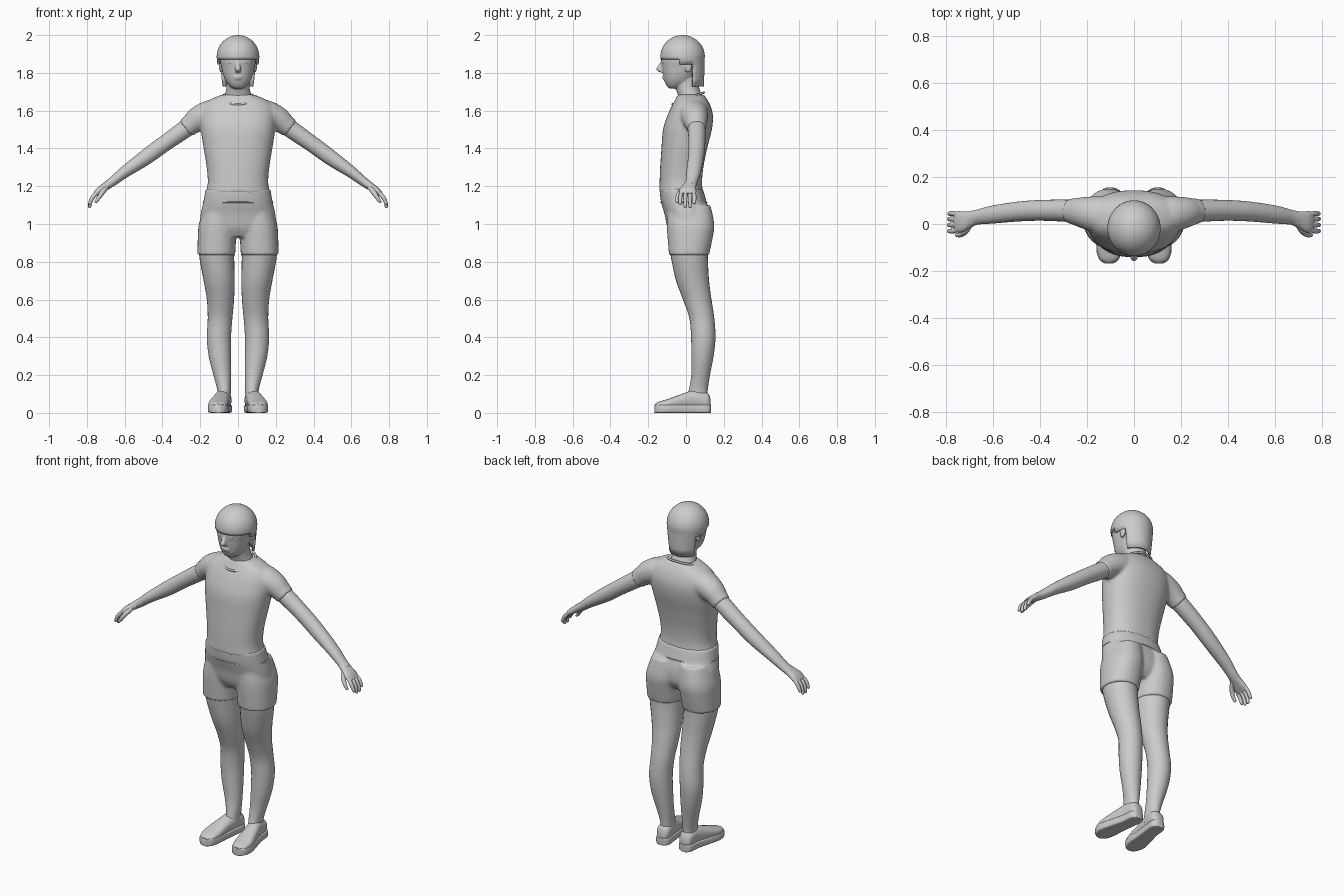
import bpy, bmesh, math
from mathutils import Vector

if "Cube" in bpy.data.objects:
    bpy.data.objects.remove(bpy.data.objects["Cube"])

grey = bpy.data.materials.new("plain grey")
grey.diffuse_color = (0.6, 0.6, 0.6, 1)
grey.use_nodes = True
grey.node_tree.nodes["Principled BSDF"].inputs["Base Color"].default_value = grey.diffuse_color
X, Y, Z = Vector((1, 0, 0)), Vector((0, 1, 0)), Vector((0, 0, 1))


def spline(rows, sub):
    """Catmull-Rom through rows of numbers."""
    out = []
    for i in range(len(rows) - 1):
        p = [rows[max(0, min(len(rows) - 1, i + k))] for k in (-1, 0, 1, 2)]
        for s in range(sub):
            t = s / sub
            out.append([0.5 * (2 * b + (c - a) * t + (2 * a - 5 * b + 4 * c - d) * t * t
                               + (3 * b - a - 3 * c + d) * t ** 3) for a, b, c, d in zip(*p)])
    return out + [list(rows[-1])]


def loft(bm, rows, axes=None, n=28, power=2.0, sub=4):
    """Skin superellipse rings (x, y, z, half_u, half_v); axes=None follows the path."""
    pts = spline(rows, sub)
    rings = []
    for i, (x, y, z, a, b) in enumerate(pts):
        if axes:
            u, v = axes
        else:
            t = Vector(pts[min(i + 1, len(pts) - 1)][:3]) - Vector(pts[max(i - 1, 0)][:3])
            u = Y.cross(t).normalized()
            v = t.cross(u).normalized()
        ring = []
        for k in range(n):
            c, s = math.cos(math.tau * k / n), math.sin(math.tau * k / n)
            e = 2 / power
            ring.append(bm.verts.new(Vector((x, y, z))
                        + u * (a * math.copysign(abs(c) ** e, c))
                        + v * (b * math.copysign(abs(s) ** e, s))))
        rings.append(ring)
    for r, q in zip(rings, rings[1:]):
        for k in range(n):
            bm.faces.new((r[k], r[(k + 1) % n], q[(k + 1) % n], q[k]))
    bm.faces.new(rings[0][::-1])
    bm.faces.new(rings[-1])


def column(rows):
    """(z, centre x, half width, front y, back y) to loft rows."""
    return [(x, (f + b) / 2, z, w, (b - f) / 2) for z, x, w, f, b in rows]


def ball(bm, loc, size):
    vs = bmesh.ops.create_uvsphere(bm, u_segments=16, v_segments=10, radius=1)["verts"]
    for v in vs:
        v.co = Vector([c * s + l for c, s, l in zip(v.co, size, loc)])


def finish(name, bm, mirror=False, voxel=0, smooth=0, angle=40):
    bmesh.ops.recalc_face_normals(bm, faces=bm.faces)
    me = bpy.data.meshes.new(name)
    bm.to_mesh(me)
    bm.free()
    ob = bpy.data.objects.new(name, me)
    bpy.context.collection.objects.link(ob)
    me.materials.append(grey)
    if mirror:
        m = ob.modifiers.new("mirror", "MIRROR")
        m.use_mirror_merge = False
    if voxel:
        r = ob.modifiers.new("blend", "REMESH")
        r.mode, r.voxel_size, r.use_smooth_shade = "VOXEL", voxel, True
        s = ob.modifiers.new("soften", "SMOOTH")
        s.factor, s.iterations = 0.5, smooth
    bpy.ops.object.select_all(action="DESELECT")
    ob.select_set(True)
    bpy.context.view_layer.objects.active = ob
    bpy.ops.object.shade_smooth_by_angle(angle=math.radians(angle))
    return ob


def tube(name, pts, r):
    """Thin closed seam through points."""
    cu = bpy.data.curves.new(name, "CURVE")
    cu.dimensions, cu.bevel_depth, cu.bevel_resolution = "3D", r, 2
    sp = cu.splines.new("POLY")
    sp.points.add(len(pts) - 1)
    for p, co in zip(sp.points, pts):
        p.co = (*co, 1)
    sp.use_cyclic_u = True
    ob = bpy.data.objects.new(name, cu)
    bpy.context.collection.objects.link(ob)
    cu.materials.append(grey)


# Shirt: torso and both sleeves blended together
bm = bmesh.new()
loft(bm, column([(1.165, 0, .17, -.142, .09), (1.22, 0, .16, -.14, .085), (1.3, 0, .166, -.137, .092),
                 (1.4, 0, .182, -.13, .112), (1.5, 0, .197, -.122, .137), (1.57, 0, .2, -.1, .143),
                 (1.62, 0, .19, -.078, .132), (1.655, 0, .155, -.058, .115),
                 (1.685, 0, .085, -.045, .095)]), (X, Y), n=40, power=2.3)
for s in (1, -1):
    loft(bm, [(s * .08, .035, 1.6, .06, .075), (s * .15, .04, 1.585, .07, .078),
              (s * .21, .048, 1.557, .066, .068), (s * .25, .053, 1.526, .056, .057),
              (s * .275, .056, 1.506, .053, .053)])
finish("shirt", bm, voxel=.008, smooth=8)

# Collar seam
tube("collar", [(.093 * math.cos(a), .012 + .083 * math.sin(a), 1.665 + .031 * math.sin(a))
                for a in (math.tau * k / 48 for k in range(48))], .006)

# Shorts: hips and two short legs blended together
bm = bmesh.new()
loft(bm, column([(1.185, 0, .172, -.14, .09), (1.12, 0, .183, -.133, .108), (1.05, 0, .198, -.113, .125),
                 (.98, 0, .2, -.098, .122), (.93, 0, .17, -.07, .09)]), (X, Y), n=40, power=2.3)
for s in (1, -1):
    loft(bm, column([(1.1, s * .09, .085, -.1, .13), (1.0, s * .105, .102, -.102, .15),
                     (.93, s * .111, .102, -.098, .142), (.835, s * .115, .1, -.09, .122)]),
         (X, Y), power=2.2)
finish("shorts", bm, voxel=.008, smooth=6)

# Waistband stitching
tube("waist_seam", [(.184 * math.cos(a), -.012 + .122 * math.sin(a), 1.115)
                    for a in (math.tau * k / 48 for k in range(48))], .003)

# Legs
bm = bmesh.new()
loft(bm, column([(.9, .112, .095, -.09, .12), (.82, .112, .092, -.079, .116), (.7, .1, .082, -.053, .122),
                 (.6, .093, .072, -.016, .135), (.5, .095, .065, .018, .15), (.4, .101, .064, .027, .156),
                 (.3, .096, .059, .028, .146), (.2, .083, .047, .028, .127), (.12, .074, .036, .015, .115),
                 (.06, .075, .036, .0, .115)]), (X, Y))
finish("legs", bm, mirror=True)

# Shoes: flat sole and rounded upper
bm = bmesh.new()
sole = [(.106, -.168, .016), (.106, -.15, .042), (.105, -.1, .055), (.095, -.03, .049),
        (.08, .05, .043), (.075, .1, .043), (.075, .122, .036), (.075, .133, .02)]
loft(bm, [(x, y, .022, w, .022) for x, y, w in sole], (X, Z), power=6)
finish("shoe_soles", bm, mirror=True)
bm = bmesh.new()
tops = [.046, .058, .073, .098, .122, .112, .1, .07]
loft(bm, [(x, y * .98, (h + .02) / 2, w * .94, (h - .02) / 2) for (x, y, w), h in zip(sole, tops)],
     (X, Z), power=2.4)
finish("shoe_uppers", bm, mirror=True)

# Arms
bm = bmesh.new()
loft(bm, [(.22, .05, 1.545, .047, .047), (.28, .056, 1.502, .047, .047), (.39, .058, 1.425, .043, .044),
          (.49, .053, 1.352, .041, .042), (.6, .04, 1.275, .031, .038), (.66, .03, 1.228, .025, .032),
          (.7, .022, 1.2, .022, .031)])
finish("arms", bm, mirror=True)

# Hands: palm, four curled fingers and a thumb
bm = bmesh.new()
loft(bm, [(.675, .026, 1.217, .022, .03), (.705, .018, 1.197, .02, .036), (.735, .01, 1.176, .018, .045),
          (.757, .008, 1.156, .012, .043)], power=2.4)
for y, tip in ((-.03, 1.1), (-.004, 1.085), (.021, 1.085), (.044, 1.105)):
    loft(bm, [(.742, y * .85 + .004, 1.17, .011, .011), (.768, y, 1.143, .011, .011),
              (.782, y, 1.115, .0095, .0095), (.785, y, tip + .006, .008, .008),
              (.785, y, tip, .003, .003)], n=12)
loft(bm, [(.695, .0, 1.197, .013, .013), (.715, -.03, 1.172, .014, .013), (.735, -.045, 1.142, .011, .011),
          (.752, -.047, 1.118, .008, .008), (.755, -.047, 1.113, .003, .003)], n=12)
finish("hands", bm, mirror=True)

# Head with neck, nose, lips and ears
bm = bmesh.new()
loft(bm, column([(1.62, 0, .08, -.04, .09), (1.68, 0, .071, -.043, .085), (1.72, 0, .062, -.055, .07),
                 (1.8, 0, .06, -.07, .065)]), (X, Y))
loft(bm, column([(1.717, 0, .022, -.085, -.04), (1.728, 0, .042, -.1, -.01), (1.755, 0, .064, -.114, .03),
                 (1.79, 0, .079, -.121, .055), (1.83, 0, .088, -.127, .075), (1.87, 0, .095, -.132, .082),
                 (1.92, 0, .09, -.12, .075), (1.965, 0, .06, -.08, .04)]), (X, Y), n=36, power=2.2)
loft(bm, [(0, -.122, 1.86, .008, .012), (0, -.133, 1.84, .011, .013), (0, -.142, 1.818, .016, .017),
          (0, -.128, 1.803, .012, .012)], (X, Y), n=16)
ball(bm, (0, -.117, 1.78), (.024, .01, .006))
ball(bm, (0, -.115, 1.769), (.021, .01, .006))
for s in (1, -1):
    ball(bm, (s * .091, .012, 1.835), (.01, .02, .034))
finish("head", bm, voxel=.005, smooth=4)

# Eyes and brows
bm = bmesh.new()
ball(bm, (.037, -.113, 1.853), (.015, .011, .008))
ball(bm, (.038, -.115, 1.873), (.02, .009, .004))
finish("eyes", bm, mirror=True)

# Hair: dome with a curtain that covers only the back and stops at the ears
bm = bmesh.new()
N = 48
levels = [(1.728, .094, .112), (1.77, .1, .114), (1.82, .106, .116), (1.845, .109, .116), (1.872, .112, .116)]
levels += [(1.885 + .115 * math.sin(t), .113 * math.cos(t), .118 * math.cos(t))
           for t in (math.pi / 2 * k / 12 for k in range(12))]
rings = [[bm.verts.new((a * math.cos(math.tau * k / N), -.018 + b * math.sin(math.tau * k / N), z))
          for k in range(N)] for z, a, b in levels]
for i in range(len(rings) - 1):
    for k in range(N):
        deg = (k + .5) * 360 / N
        start = 30 if i < 3 else -8      # sideburns reach a little further forward
        if i >= 4 or start < deg < 180 - start or (start < 0 and deg > 360 + start):
            r, q, j = rings[i], rings[i + 1], (k + 1) % N
            bm.faces.new((r[k], r[j], q[j], q[k]))
top = bm.verts.new((0, -.018, 2.0))
for k in range(N):
    bm.faces.new((rings[-1][k], rings[-1][(k + 1) % N], top))
bmesh.ops.delete(bm, geom=[v for v in bm.verts if not v.link_faces], context="VERTS")
hair = finish("hair", bm)
th = hair.modifiers.new("thickness", "SOLIDIFY")
th.thickness, th.offset = .014, -1
